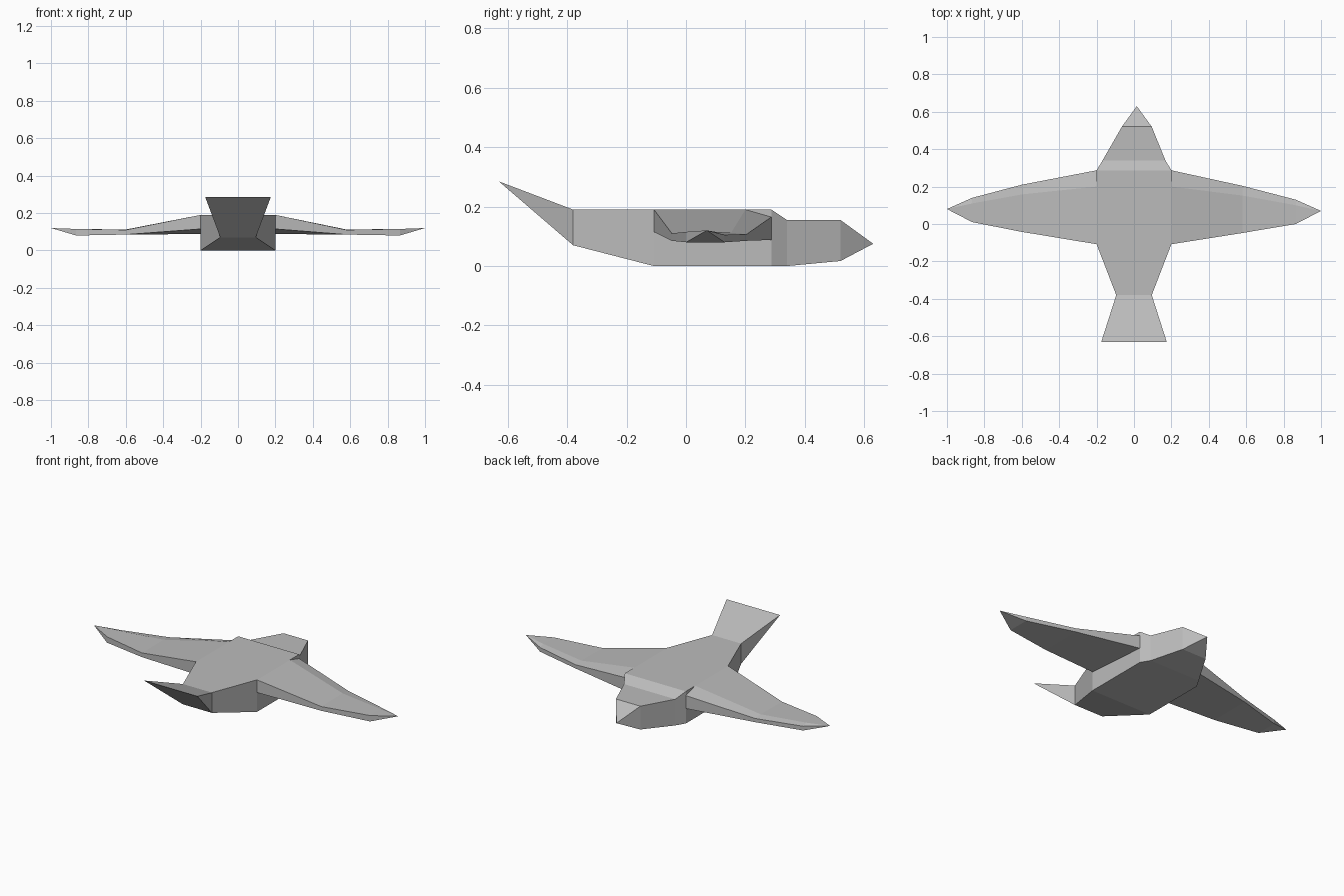
import bpy, bmesh

if "Cube" in bpy.data.objects:
    bpy.data.objects.remove(bpy.data.objects["Cube"])

grey = bpy.data.materials.new("plain grey")
grey.use_nodes = True
COLOUR = (0.5, 0.5, 0.5, 1)
grey.diffuse_color = COLOUR
grey.node_tree.nodes["Principled BSDF"].inputs["Base Color"].default_value = COLOUR


def loft(name, rings, caps=()):
    """Skin closed rings of equal length; coincident points are welded."""
    bm = bmesh.new()
    loops = [[bm.verts.new(p) for p in ring] for ring in rings]
    for a, b in zip(loops, loops[1:]):
        for i in range(len(a)):
            j = (i + 1) % len(a)
            bm.faces.new((a[i], a[j], b[j], b[i]))
    for c in caps:
        bm.faces.new(loops[c])
    bmesh.ops.remove_doubles(bm, verts=bm.verts, dist=0.0005)
    bmesh.ops.recalc_face_normals(bm, faces=bm.faces)
    mesh = bpy.data.meshes.new(name)
    bm.to_mesh(mesh)
    bm.free()
    mesh.materials.append(grey)
    obj = bpy.data.objects.new(name, mesh)
    bpy.context.collection.objects.link(obj)
    return obj


def box_ring(y, cx, half, low, high):
    return [(cx - half, y, low), (cx + half, y, low),
            (cx + half, y, high), (cx - half, y, high)]


# Body: fanned tail edge, tail root, belly, shoulders, head, beak tip
loft("body", [box_ring(*s) for s in (
    (-0.63, 0, 0.175, 0.285, 0.285),
    (-0.38, 0, 0.095, 0.07, 0.19),
    (-0.108, 0, 0.2, 0, 0.19),
    (0.287, 0, 0.2, 0, 0.19),
    (0.34, 0, 0.168, 0, 0.155),
    (0.52, 0.015, 0.08, 0.017, 0.155),
    (0.63, 0.015, 0, 0.075, 0.075),
)])

# Wing sections as (y, z): trailing top, ridge, leading top, leading low, trailing low
ROOT = [(-0.108, 0.19), (0.2, 0.19), (0.287, 0.165), (0.287, 0.088), (-0.108, 0.115)]
BEND = [(-0.045, 0.11), (0.155, 0.112), (0.207, 0.107), (0.207, 0.085), (-0.045, 0.085)]
OUTER = [(0.005, 0.115), (0.105, 0.115), (0.135, 0.105), (0.135, 0.08), (0.005, 0.08)]
TIP = [(0.075, 0.12)] * 5


def wing(name, side, bend_x):
    """The two wings are swept very slightly differently."""
    stations = ((0.2, ROOT, 0), (bend_x, BEND, 0.003),
                (0.865, OUTER, 0.005), (1.0, TIP, 0.005))
    loft(name, [[(side * x, y - side * sweep, z) for y, z in section]
                for x, section, sweep in stations])


wing("left_wing", 1, 0.58)
wing("right_wing", -1, 0.6)
